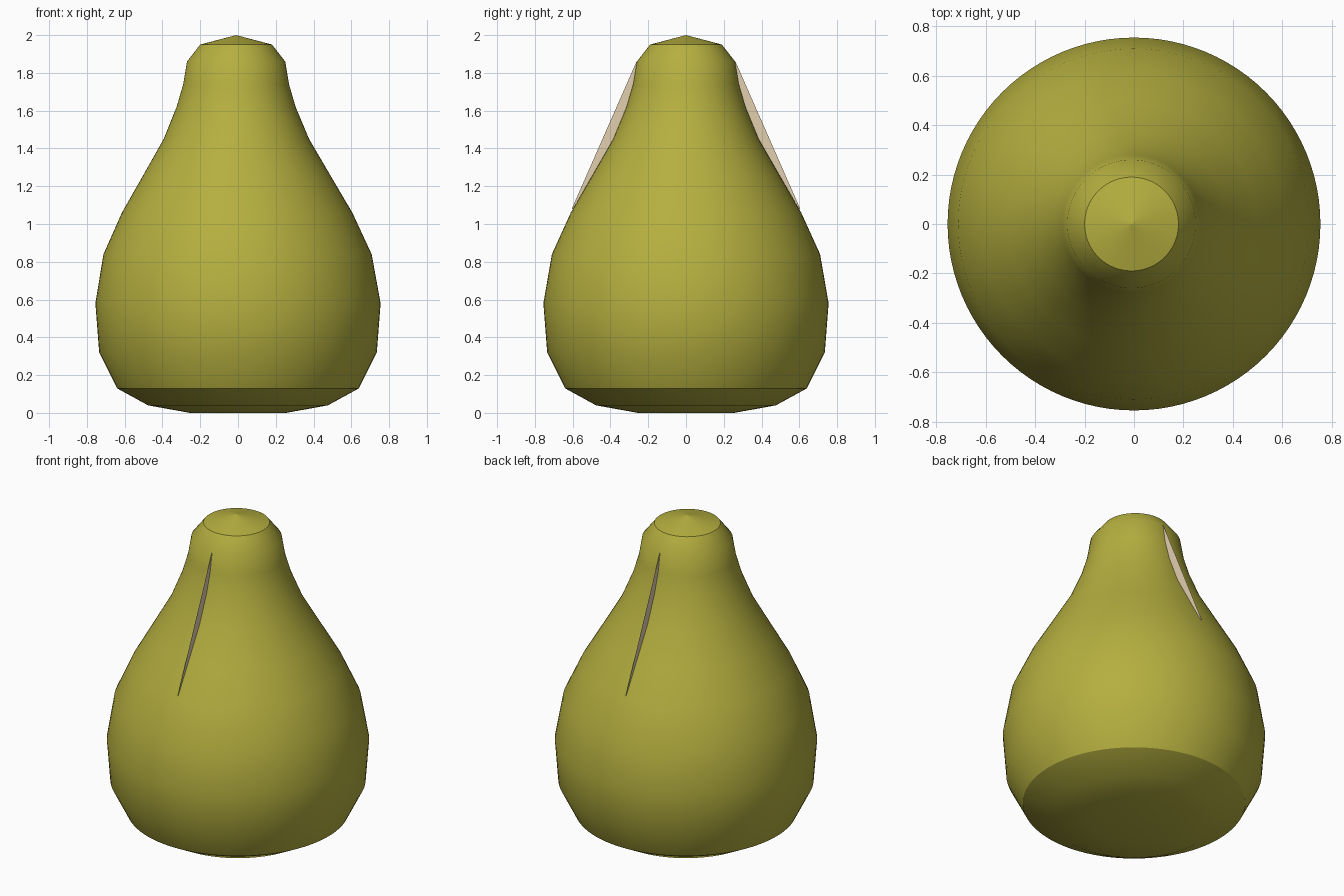
import bpy, bmesh, math

cube = bpy.data.objects.get("Cube")
if cube:
    bpy.data.objects.remove(cube)


def material(name, rgb):
    m = bpy.data.materials.new(name)
    m.use_nodes = True
    m.diffuse_color = (*rgb, 1)
    m.node_tree.nodes["Principled BSDF"].inputs["Base Color"].default_value = (*rgb, 1)
    return m


def add_object(name, bm, mat):
    mesh = bpy.data.meshes.new(name)
    bm.to_mesh(mesh)
    bm.free()
    mesh.materials.append(mat)
    ob = bpy.data.objects.new(name, mesh)
    bpy.context.collection.objects.link(ob)
    return ob


olive = material("olive green skin", (0.46, 0.43, 0.05))
cream = material("cream flesh", (0.76, 0.62, 0.43))

# Pear profile: radius, height
PROFILE = [(0.255, 0), (0.476, 0.04), (0.64, 0.13), (0.735, 0.32), (0.755, 0.58),
           (0.71, 0.84), (0.61, 1.06), (0.50, 1.25), (0.385, 1.45), (0.315, 1.62),
           (0.28, 1.74), (0.26, 1.86), (0.19, 1.95)]
SIDES = 96

# Body
bm = bmesh.new()
rings = []
for r, z in PROFILE:
    lean = -0.01 * min(1, max(0, z - 0.6))
    angles = [math.tau * i / SIDES for i in range(SIDES)]
    rings.append([bm.verts.new((r * math.cos(a) + lean, r * math.sin(a), z)) for a in angles])
for low, high in zip(rings, rings[1:]):
    for i in range(SIDES):
        j = (i + 1) % SIDES
        bm.faces.new((low[i], low[j], high[j], high[i]))
bm.faces.new(reversed(rings[0]))
tip = bm.verts.new((-0.01, 0, 2))
for i in range(SIDES):
    bm.faces.new((rings[-1][i], rings[-1][(i + 1) % SIDES], tip))
body = add_object("pear_body", bm, olive)
bpy.context.view_layer.objects.active = body
body.select_set(True)
bpy.ops.object.shade_smooth_by_angle(angle=math.radians(30))

# Faceted cone on top
for face in body.data.polygons:
    if face.center.z > 1.95:
        face.use_smooth = False

# Flat slice of flesh showing at the front and back of the neck
bm = bmesh.new()
bm.faces.new([bm.verts.new((0, y, z)) for y, z in
              ((-0.605, 1.08), (0.605, 1.08), (0.262, 1.86), (-0.262, 1.86))])
add_object("flesh_slice", bm, cream)
